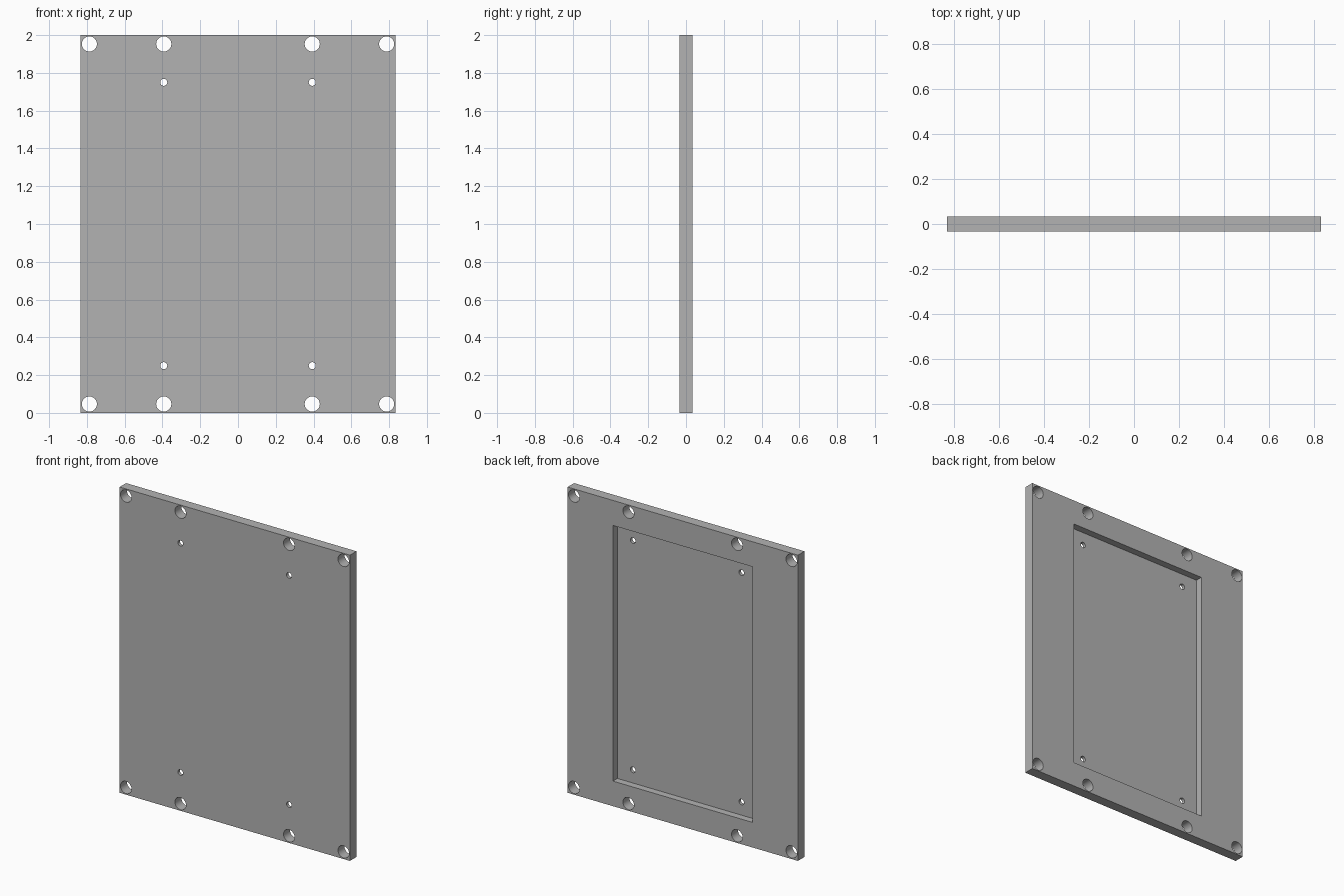
import bpy
import bmesh
from mathutils import Matrix, Vector

cube = bpy.data.objects.get("Cube")
if cube:
    bpy.data.objects.remove(cube, do_unlink=True)

WIDTH, THICK, HEIGHT = 1.667, 0.067, 2.0
POCKET_W, POCKET_H, POCKET_DEPTH = 1.01, 1.672, 0.046
MID = HEIGHT / 2

grey = bpy.data.materials.new("plain grey")
grey.use_nodes = True
colour = (0.45, 0.45, 0.45, 1)
grey.diffuse_color = colour
grey.node_tree.nodes["Principled BSDF"].inputs["Base Color"].default_value = colour


def make_object(name, bm):
    mesh = bpy.data.meshes.new(name)
    bm.to_mesh(mesh)
    bm.free()
    mesh.materials.append(grey)
    obj = bpy.data.objects.new(name, mesh)
    bpy.context.collection.objects.link(obj)
    return obj


def box(name, centre, size):
    bm = bmesh.new()
    matrix = Matrix.Translation(centre) @ Matrix.Diagonal(Vector(size).to_4d())
    bmesh.ops.create_cube(bm, size=1, matrix=matrix)
    return make_object(name, bm)


def add_hole(bm, x, z, radius):
    matrix = Matrix.Translation((x, 0, z)) @ Matrix.Rotation(1.5707963, 4, 'X')
    bmesh.ops.create_cone(bm, cap_ends=True, segments=40, radius1=radius,
                          radius2=radius, depth=THICK * 4, matrix=matrix)


def cut(target, cutter):
    cutter.hide_render = True
    mod = target.modifiers.new("cut", 'BOOLEAN')
    mod.operation = 'DIFFERENCE'
    mod.solver = 'EXACT'
    mod.object = cutter
    bpy.ops.object.select_all(action='DESELECT')
    target.select_set(True)
    bpy.context.view_layer.objects.active = target
    bpy.ops.object.modifier_apply(modifier=mod.name)
    bpy.data.objects.remove(cutter, do_unlink=True)


# Mounting plate
plate = box("mounting_plate", (0, 0, MID), (WIDTH, THICK, HEIGHT))

# Rectangular pocket in the back, open to +y
floor_y = THICK / 2 - POCKET_DEPTH
cut(plate, box("pocket_cutter", (0, floor_y + 0.1, MID), (POCKET_W, 0.2, POCKET_H)))

# Large holes along the top and bottom edges, small holes in the pocket corners
holes = bmesh.new()
for sx in (-1, 1):
    for sz in (-1, 1):
        for x, dz, radius in ((0.787, 0.953, 0.04), (0.393, 0.953, 0.04),
                              (0.393, 0.75, 0.0185)):
            add_hole(holes, sx * x, MID + sz * dz, radius)
cut(plate, make_object("hole_cutter", holes))

bpy.ops.object.shade_smooth_by_angle()
